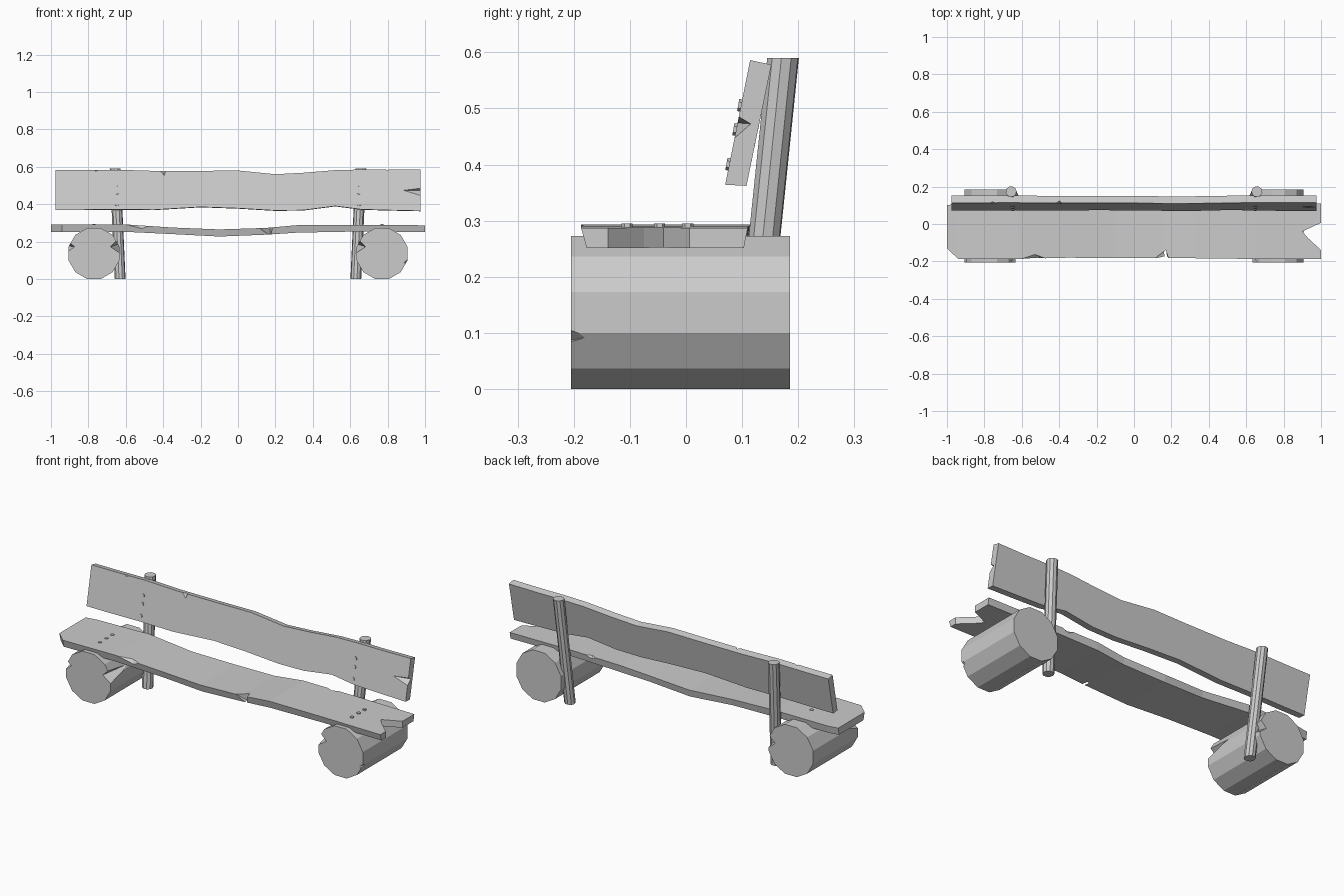
import bpy
import bmesh
from math import pi
from mathutils import Vector, Matrix

cube = bpy.data.objects.get("Cube")
if cube:
    bpy.data.objects.remove(cube)

GRAY = (0.6, 0.6, 0.6, 1)
gray = bpy.data.materials.new("plain_gray")
gray.use_nodes = True
gray.diffuse_color = GRAY
gray.node_tree.nodes["Principled BSDF"].inputs["Base Color"].default_value = GRAY


def finish(name, bm):
    bmesh.ops.recalc_face_normals(bm, faces=bm.faces)
    mesh = bpy.data.meshes.new(name)
    bm.to_mesh(mesh)
    bm.free()
    mesh.materials.append(gray)
    obj = bpy.data.objects.new(name, mesh)
    bpy.context.collection.objects.link(obj)
    return obj


def chip(obj, points):
    """Cut the convex hull of the points out of a part."""
    bm = bmesh.new()
    for p in points:
        bm.verts.new(p)
    bmesh.ops.convex_hull(bm, input=bm.verts)
    cutter = finish("chip_cutter", bm)
    cutter.hide_render = True
    mod = obj.modifiers.new("chip", 'BOOLEAN')
    mod.operation = 'DIFFERENCE'
    mod.solver = 'EXACT'
    mod.object = cutter
    bpy.context.view_layer.objects.active = obj
    bpy.ops.object.modifier_apply(modifier=mod.name)
    bpy.data.objects.remove(cutter)


def rod(name, start, end, radius, sides, turn=0.0):
    """Cylinder between two points."""
    a, b = Vector(start), Vector(end)
    axis = b - a
    place = Matrix.Translation((a + b) / 2) @ axis.to_track_quat('Z', 'Y').to_matrix().to_4x4()
    bm = bmesh.new()
    bmesh.ops.create_cone(bm, cap_ends=True, segments=sides, radius1=radius, radius2=radius,
                          depth=axis.length, matrix=place @ Matrix.Rotation(turn, 4, 'Z'))
    return finish(name, bm)


def plank(name, sections):
    """Loft four-cornered sections along the length."""
    bm = bmesh.new()
    rings = [[bm.verts.new(p) for p in s] for s in sections]
    for r, s in zip(rings, rings[1:]):
        for i in range(4):
            j = (i + 1) % 4
            bm.faces.new((r[i], r[j], s[j], s[i]))
    bm.faces.new(rings[0])
    bm.faces.new(rings[-1])
    return finish(name, bm)


# Seat plank: x, front y, back y, top z, thickness
seat_profile = [
    (-1, -.13, .10, .29, .04), (-.94, -.187, .11, .29, .04), (-.62, -.187, .115, .293, .04),
    (-.35, -.18, .10, .275, .035), (-.1, -.183, .115, .265, .038), (.15, -.183, .105, .273, .036),
    (.32, -.183, .115, .288, .04), (.65, -.187, .11, .29, .036), (1, -.187, .11, .287, .036)]
seat = plank("seat", [
    [(x, f, t), (x, b, t), (x, b - .007, t - h), (x, f + .01, t - h)]
    for x, f, b, t, h in seat_profile])

# Split in the seat end, then chips on its front edge
chip(seat, [(x, y, z) for z in (.2, .35) for x, y in ((.9, -.04), (1.05, .03), (1.05, -.185), (.93, -.075))])
chip(seat, [(-.66, -.2, .3), (-.54, -.15, .3), (-.38, -.2, .3), (-.5, -.2, .25)])
chip(seat, [(.09, -.2, .29), (.17, -.14, .29), (.19, -.2, .29), (.17, -.14, .23), (.18, -.2, .23)])
chip(seat, [(.42, .13, .3), (.5, .09, .3), (.62, .13, .3), (.5, .13, .25)])


# Backrest plank leaning back: x, bottom z, top z
def lean(z):
    return .07 + (z - .365) * .2


back_profile = [
    (-.975, .37, .582), (-.84, .37, .582), (-.64, .372, .584), (-.45, .37, .578), (-.2, .385, .578),
    (0, .378, .58), (.2, .366, .56), (.35, .368, .568), (.52, .39, .582), (.66, .372, .585),
    (.8, .368, .584), (.975, .364, .586)]
backrest = plank("backrest", [
    [(x, lean(t), t), (x, lean(t) + .038, t - .008), (x, lean(b) + .038, b - .002), (x, lean(b), b)]
    for x, b, t in back_profile])

# Split at the backrest end, chipped top edge and corner
chip(backrest, [(.84, .08, .475), (1, .04, .52), (1, .04, .40), (1, .122, .472)])
chip(backrest, [(-.81, .09, .6), (-.77, .09, .555), (-.66, .09, .6), (-.75, .14, .6)])
chip(backrest, [(-.46, .09, .59), (-.39, .09, .53), (-.36, .09, .59), (-.4, .135, .59)])
chip(backrest, [(-.99, .04, .40), (-.99, .04, .35), (-.93, .04, .35), (-.99, .12, .35)])

# Log feet, leaning posts and nails on both sides
for side, word in ((-1, "right"), (1, "left")):
    log = rod(word + "_log_foot", (side * .77, .185, .136), (side * .77, -.205, .136), .141, 12, pi / 12)
    inner = side * .63
    chip(log, [(inner, -.23, .23), (inner, -.23, .13), (side * .69, -.23, .17), (inner, -.02, .19)])
    if side > 0:
        chip(log, [(.92, -.215, .12), (.92, -.215, .075), (.88, -.215, .085), (.92, -.15, .097)])
    else:
        chip(log, [(-.92, -.23, .22), (-.92, -.23, .13), (-.865, -.23, .17), (-.92, -.08, .18)])
        chip(log, [(inner, .2, .2), (inner, .2, .11), (-.68, .2, .15), (inner, .08, .15)])

    post = rod(word + "_back_post", (side * .63, .112, .002), (side * .657, .173, .588), .029, 10)
    # Trim the post level with the ground and its top
    for z, low in ((0, True), (.59, False)):
        bm = bmesh.new()
        bm.from_mesh(post.data)
        for v in bm.verts:
            if (v.co.z < .1) == low and (v.co.z < .1 or v.co.z > .5):
                v.co.z = z
        bm.to_mesh(post.data)
        bm.free()

    for i, z in enumerate((.40, .462, .505)):
        x = side * .648
        rod(f"{word}_backrest_nail_{i + 1}", (x, lean(z) + .012, z - .002), (x, lean(z) - .005, z + .001), .011, 6)
    for i, y in enumerate((.003, -.047, -.105)):
        rod(f"{word}_seat_nail_{i + 1}", (side * .77, y, .28), (side * .77, y, .295), .01, 6)
